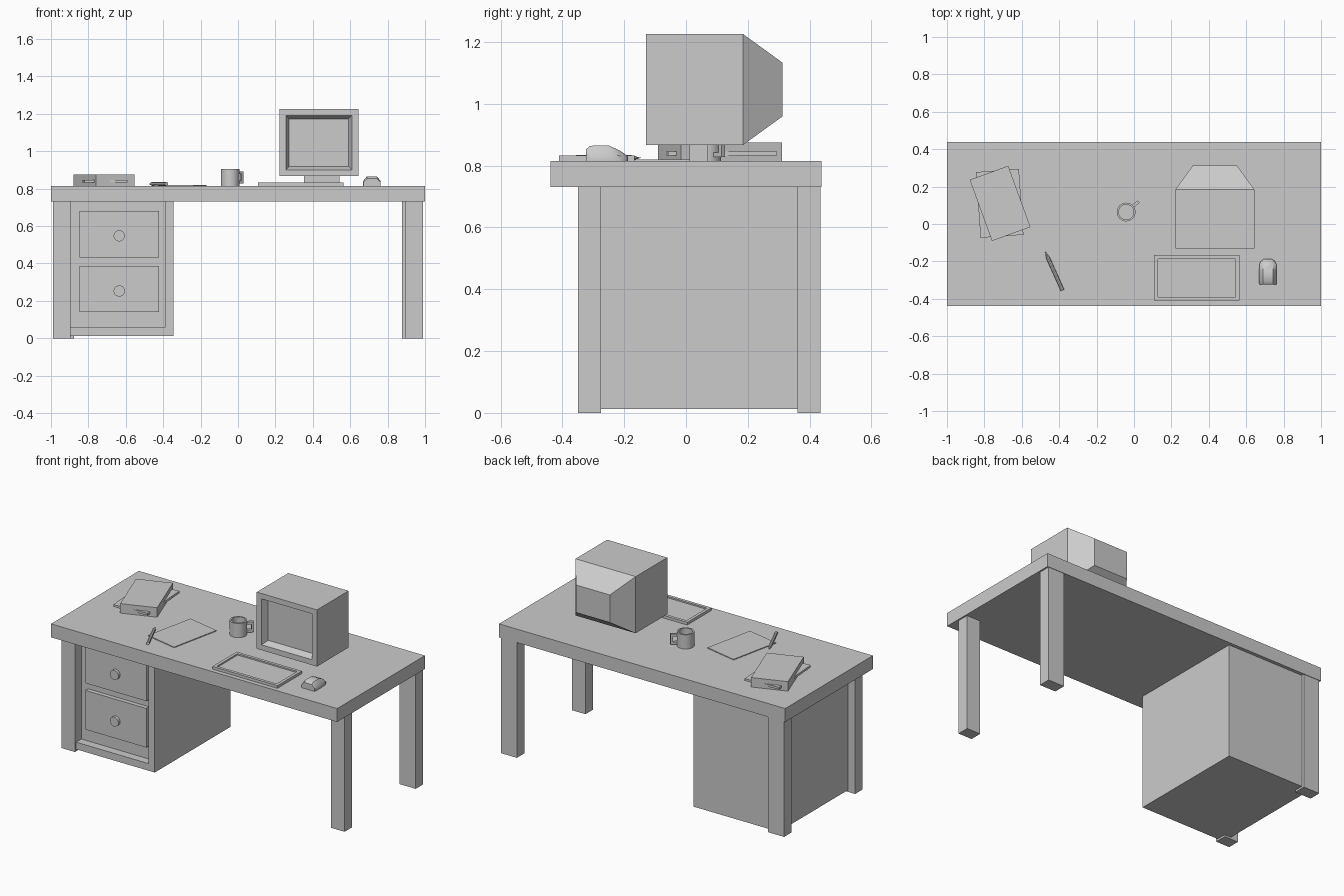
import bpy, bmesh, math
from mathutils import Matrix, Vector

old = bpy.data.objects.get("Cube")
if old:
    bpy.data.objects.remove(old)

grey = bpy.data.materials.new("plain_grey")
grey.use_nodes = True
COLOUR = (0.6, 0.6, 0.6, 1)
grey.diffuse_color = COLOUR
grey.node_tree.nodes["Principled BSDF"].inputs["Base Color"].default_value = COLOUR


def finish(name, bm, matrix=None, smooth=False):
    if matrix:
        bm.transform(matrix)
    bmesh.ops.recalc_face_normals(bm, faces=bm.faces)
    mesh = bpy.data.meshes.new(name)
    bm.to_mesh(mesh)
    bm.free()
    mesh.materials.append(grey)
    obj = bpy.data.objects.new(name, mesh)
    bpy.context.collection.objects.link(obj)
    if smooth:
        bpy.ops.object.select_all(action="DESELECT")
        obj.select_set(True)
        bpy.context.view_layer.objects.active = obj
        bpy.ops.object.shade_smooth_by_angle(angle=math.radians(40))
    return obj


def box_mesh(x0, x1, y0, y1, z0, z1):
    bm = bmesh.new()
    bmesh.ops.create_cube(bm, size=1)
    for v in bm.verts:
        v.co = Vector((x0 if v.co.x < 0 else x1, y0 if v.co.y < 0 else y1, z0 if v.co.z < 0 else z1))
    bm.normal_update()
    return bm


def box(name, *bounds):
    return finish(name, box_mesh(*bounds))


def slab(name, x, y, z0, z1, width, length, angle):
    bm = box_mesh(-width / 2, width / 2, -length / 2, length / 2, z0, z1)
    return finish(name, bm, Matrix.Translation((x, y, 0)) @ Matrix.Rotation(math.radians(angle), 4, "Z"))


def inset(bm, direction, *steps):
    """Inset the face pointing along direction by (thickness, depth) steps."""
    face = max(bm.faces, key=lambda f: f.normal.dot(Vector(direction)))
    for thickness, depth in steps:
        bmesh.ops.inset_individual(bm, faces=[face], thickness=thickness, depth=depth,
                                   use_even_offset=True)


def lathe(name, profile, matrix, segments, smooth=True):
    """Spin (radius, height) points around local z."""
    bm = bmesh.new()
    verts = [bm.verts.new((r, 0, z)) for r, z in profile]
    edges = [bm.edges.new(pair) for pair in zip(verts, verts[1:])]
    bmesh.ops.spin(bm, geom=verts + edges, cent=(0, 0, 0), axis=(0, 0, 1),
                   angle=math.tau, steps=segments, use_duplicate=False)
    bmesh.ops.remove_doubles(bm, verts=bm.verts, dist=0.0002)
    return finish(name, bm, matrix, smooth)


TOP = 0.815

# Desk top and legs (back legs are slightly wider)
box("desk_top", -1, 1, -0.438, 0.438, 0.73, TOP)
for side, s in (("right", -1), ("left", 1)):
    for end, inner, y0, y1 in (("front", 0.895, -0.35, -0.275), ("back", 0.878, 0.36, 0.435)):
        box(f"{end}_{side}_leg", *sorted((s * inner, s * 0.99)), y0, y1, 0, 0.735)

# Drawer cabinet with a recessed front, its top rail hidden inside the desk top
cabinet = box_mesh(-0.94, -0.346, -0.337, 0.417, 0.012, 0.78)
inset(cabinet, (0, -1, 0), (0.045, 0), (0, -0.052))
finish("cabinet", cabinet)

# Drawers and knobs
for label, z0, knob_z in (("lower", 0.14, 0.253), ("upper", 0.433, 0.548)):
    box(f"{label}_drawer", -0.848, -0.422, -0.312, -0.28, z0, z0 + 0.247)
    turn = Matrix.Translation((-0.635, -0.31, knob_z)) @ Matrix.Rotation(math.pi / 2, 4, "X")
    lathe(f"{label}_knob", [(0, 0), (0.03, 0), (0.03, 0.02), (0, 0.02)], turn, 24)

# Monitor with sunken screen and tapered back
monitor = box_mesh(0.222, 0.643, -0.13, 0.185, 0.867, 1.225)
inset(monitor, (0, 1, 0), (0.092, 0.127))
inset(monitor, (0, -1, 0), (0.034, 0), (0.018, -0.04))
finish("monitor", monitor)
box("monitor_neck", 0.354, 0.544, 0.012, 0.07, TOP, 0.868)

# Keyboard with a sunken key area
keyboard = box_mesh(0.108, 0.563, -0.41, -0.167, TOP, 0.832)
inset(keyboard, (0, 0, 1), (0.019, 0), (0, -0.009))
finish("keyboard", keyboard)

# Mouse: chamfered cross-sections that narrow and drop toward the nose
mouse = bmesh.new()
SECTION = ((-1, 0), (-1, 0.5), (-0.58, 1), (0.58, 1), (1, 0.5), (1, 0))
rows = []
for y, half, height in ((-0.323, 0.046, 0.038), (-0.31, 0.047, 0.049), (-0.25, 0.047, 0.05),
                        (-0.215, 0.045, 0.034), (-0.197, 0.036, 0.022), (-0.188, 0.022, 0.014)):
    rows.append([mouse.verts.new((0.716 + u * half, y, TOP + v * height)) for u, v in SECTION])
for a, b in zip(rows, rows[1:]):
    for i in range(len(SECTION)):
        mouse.faces.new((a[i - 1], a[i], b[i], b[i - 1]))
for end in (rows[0], rows[-1]):
    mouse.faces.new(end)
finish("mouse", mouse, smooth=True)

# Mug and its square handle
MUG = Matrix.Translation((-0.042, 0.064, TOP))
lathe("mug", [(0, 0), (0.05, 0), (0.05, 0.09), (0.04, 0.09), (0.04, 0.012), (0, 0.012)], MUG, 24)
swing = MUG @ Matrix.Rotation(math.radians(40), 4, "Z")
for part, x0, x1, z0, z1 in (("top", 0.045, 0.088, 0.062, 0.078), ("bottom", 0.045, 0.088, 0.012, 0.028),
                             ("grip", 0.074, 0.088, 0.028, 0.062)):
    finish(f"mug_handle_{part}", box_mesh(x0, x1, -0.008, 0.008, z0, z1), swing)

# Paper, book and a thin folder through the book
slab("paper", -0.309, -0.115, TOP, 0.82, 0.218, 0.332, -12)
slab("book", -0.716, 0.11, TOP, 0.875, 0.219, 0.348, 20)
slab("folder", -0.718, 0.11, 0.832, 0.846, 0.23, 0.352, 4)

# Pen lying on the desk, tip toward the back
tail, tip = Vector((-0.382, -0.355, 0.825)), Vector((-0.476, -0.145, 0.825))
length = (tip - tail).length
lie = Matrix.Translation(tail) @ (tip - tail).to_track_quat("Z", "Y").to_matrix().to_4x4()
lathe("pen", [(0, 0), (0.01, 0), (0.01, length - 0.04), (0, length)], lie, 8, smooth=False)
